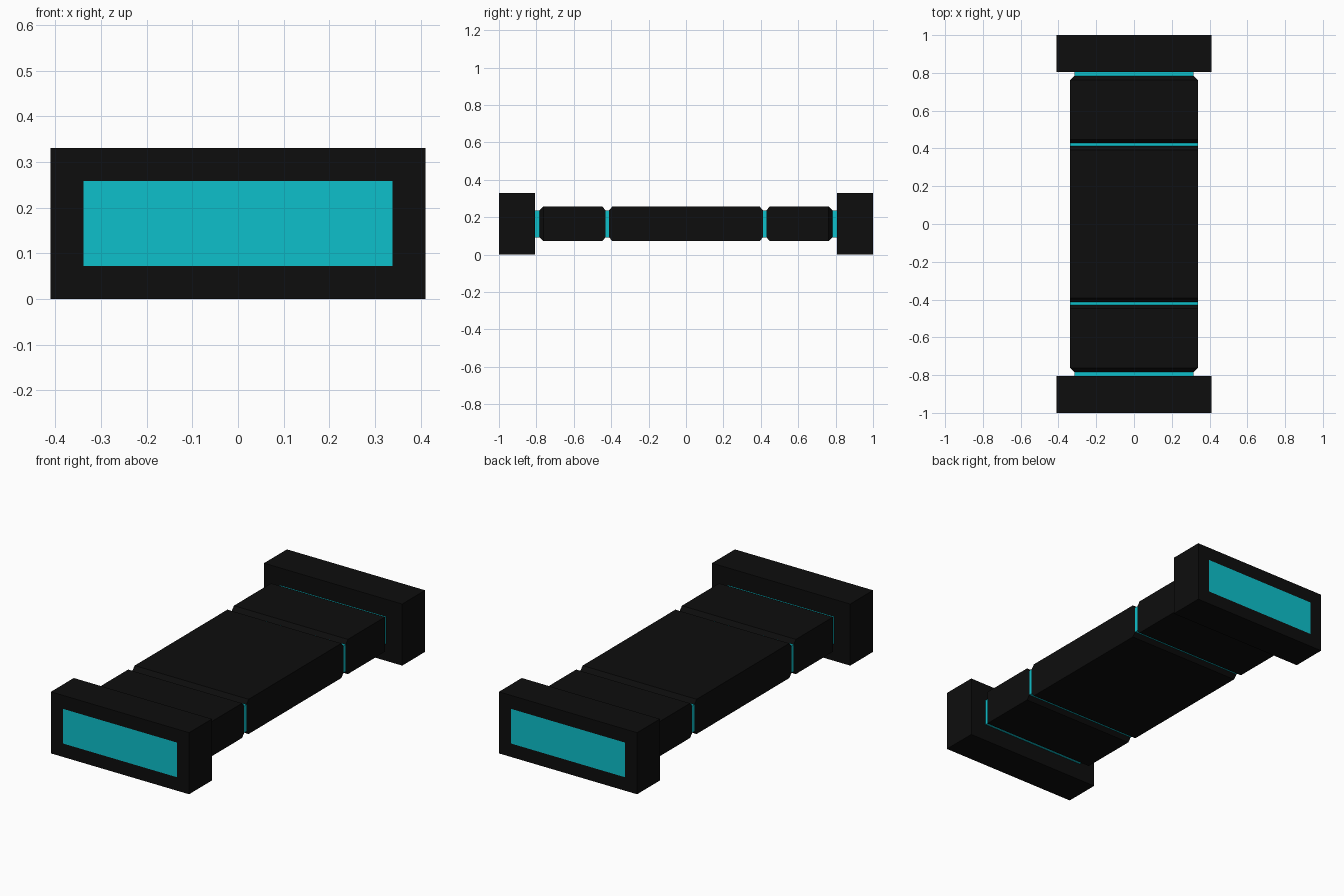
import bpy, bmesh

if "Cube" in bpy.data.objects:
    bpy.data.objects.remove(bpy.data.objects["Cube"])

ZC = 0.165  # centre height shared by every part


def material(name, rgb):
    m = bpy.data.materials.new(name)
    m.diffuse_color = (*rgb, 1)
    m.use_nodes = True
    m.node_tree.nodes["Principled BSDF"].inputs["Base Color"].default_value = m.diffuse_color
    return m


BLACK = material("black_shell", (0.004, 0.004, 0.004))
CYAN = material("cyan_glow", (0.004, 0.53, 0.6))


def loft(name, rings, mats, side=1, panel=False):
    """Closed rectangular loft along y; each ring is (y, half_width, half_height)."""
    bm = bmesh.new()
    loops = [[bm.verts.new((sx * w, side * y, ZC + sz * h))
              for sx, sz in ((-1, -1), (1, -1), (1, 1), (-1, 1))]
             for y, w, h in rings]
    for a, b in zip(loops, loops[1:]):
        for i in range(4):
            j = (i + 1) % 4
            bm.faces.new((a[i], a[j], b[j], b[i]))
    bm.faces.new(loops[0])
    end = bm.faces.new(loops[-1])
    bmesh.ops.recalc_face_normals(bm, faces=bm.faces[:])
    if panel:  # flush coloured panel inset into the outer end
        bmesh.ops.inset_region(bm, faces=[end], thickness=0.072, use_even_offset=True)
        end.material_index = 1
    me = bpy.data.meshes.new(name)
    bm.to_mesh(me)
    bm.free()
    for m in mats:
        me.materials.append(m)
    ob = bpy.data.objects.new(name, me)
    bpy.context.collection.objects.link(ob)
    return ob


W, H = 0.338, 0.093    # body half width and half height
NW, NH = 0.315, 0.072  # neck half width and half height

# Long middle section, chamfered top and bottom at both ends
loft("middle_section", [(-0.412, W, NH), (-0.393, W, H), (0.393, W, H), (0.412, W, NH)], [BLACK])

for side, label in ((-1, "front"), (1, "back")):
    # Cyan strip in the groove
    loft(label + "_groove_strip", [(0.412, W, NH), (0.43, W, NH)], [CYAN], side)
    # Short section, chamfered all round at its outer end
    loft(label + "_section", [(0.43, W, NH), (0.448, W, H), (0.763, W, H), (0.784, NW, NH)],
         [BLACK], side)
    # Cyan neck between section and end block
    loft(label + "_neck", [(0.784, NW, NH), (0.806, NW, NH)], [CYAN], side)
    # End block with flush cyan panel
    loft(label + "_end_block", [(0.806, 0.41, 0.165), (1.0, 0.41, 0.165)], [BLACK, CYAN], side, True)
